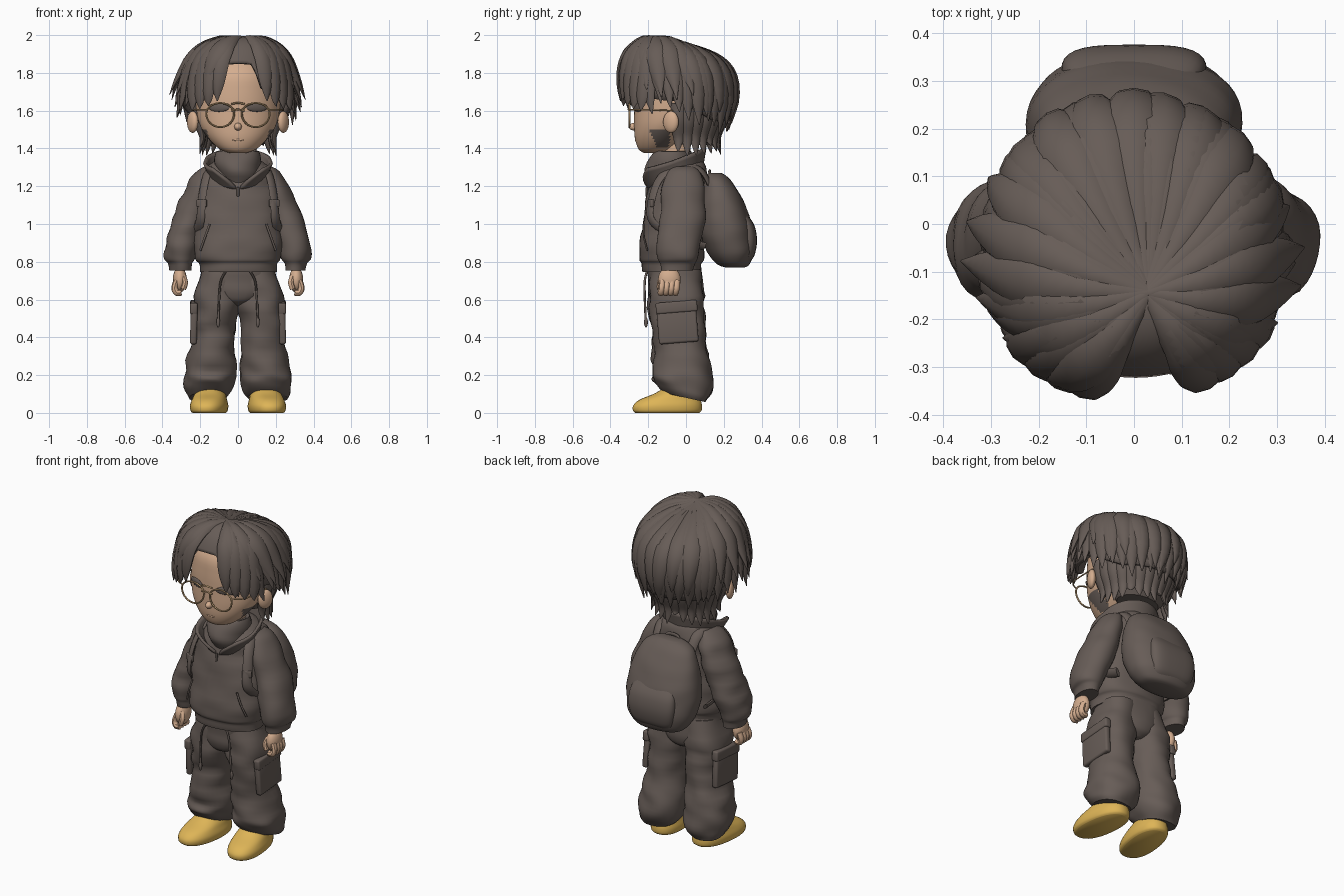
import bpy, bmesh, math, random
from math import sin, cos, pi, radians
from mathutils import Vector, Matrix, noise

random.seed(4)
if "Cube" in bpy.data.objects:
    bpy.data.objects.remove(bpy.data.objects["Cube"])


def material(name, rgb):
    m = bpy.data.materials.new(name)
    m.use_nodes = True
    m.diffuse_color = (*rgb, 1)
    m.node_tree.nodes["Principled BSDF"].inputs["Base Color"].default_value = (*rgb, 1)
    return m


TAUPE = material("dark_taupe", (0.135, 0.108, 0.095))
SKIN = material("skin", (0.66, 0.42, 0.275))
GOLD = material("golden_yellow", (0.73, 0.46, 0.095))
BRASS = material("brass", (0.5, 0.33, 0.17))


def finish(name, bm, mat, angle=45):
    bmesh.ops.recalc_face_normals(bm, faces=bm.faces[:])
    me = bpy.data.meshes.new(name)
    bm.to_mesh(me)
    bm.free()
    me.materials.append(mat)
    me.shade_smooth()
    me.set_sharp_from_angle(angle=radians(angle))
    ob = bpy.data.objects.new(name, me)
    bpy.context.scene.collection.objects.link(ob)
    return ob


def spline(pts, k=4):
    """Catmull-Rom through tuples of any length."""
    p = [pts[0]] + list(pts) + [pts[-1]]
    out = []
    for i in range(1, len(p) - 2):
        for j in range(k):
            t = j / k
            out.append([0.5 * (2 * b + (c - a) * t + (2 * a - 5 * b + 4 * c - d) * t * t
                               + (3 * b - a - 3 * c + d) * t ** 3)
                        for a, b, c, d in zip(p[i - 1], p[i], p[i + 1], p[i + 2])])
    return out + [list(pts[-1])]


def bridge(bm, rings):
    n = len(rings[0])
    for a, b in zip(rings, rings[1:]):
        for i in range(n):
            bm.faces.new((a[i], a[(i + 1) % n], b[(i + 1) % n], b[i]))
    bm.faces.new(rings[0])
    bm.faces.new(rings[-1])


def loft(name, rings, mat, power=2, fold=0, n=32):
    """Stack of horizontal rings (x, y, z, rx, ry), with optional cloth folds."""
    bm = bmesh.new()
    loops = []
    for x, y, z, rx, ry in spline(rings):
        loop = []
        for i in range(n):
            c, s = cos(2 * pi * i / n), sin(2 * pi * i / n)
            dx = math.copysign(abs(c) ** (2 / power), c)
            dy = math.copysign(abs(s) ** (2 / power), s)
            f = fold * noise.noise(Vector(((x + rx * dx) * 7, (y + ry * dy) * 7, z * 13 + x * 9)))
            loop.append(bm.verts.new((x + (rx + f) * dx, y + (ry + f) * dy, z)))
        loops.append(loop)
    bridge(bm, loops)
    return finish(name, bm, mat)


def sweep(bm, pts, width, thick, normal, n=8):
    """Flattened tube; width and thick are functions of t, normal a function of the point."""
    pts = [Vector(p) for p in pts]
    loops = []
    for i, p in enumerate(pts):
        t = i / (len(pts) - 1)
        tan = (pts[min(i + 1, len(pts) - 1)] - pts[max(i - 1, 0)]).normalized()
        side = tan.cross(normal(p)).normalized()
        up = side.cross(tan)
        loops.append([bm.verts.new(p + side * cos(2 * pi * j / n) * width(t)
                                   + up * sin(2 * pi * j / n) * thick(t)) for j in range(n)])
    bridge(bm, loops)


def tube(name, pts, w, th, mat, normal=lambda p: Vector((0.1, -1, 0.2))):
    bm = bmesh.new()
    sweep(bm, spline(pts, 6), lambda t: w, lambda t: th, normal)
    return finish(name, bm, mat)


def blob(name, loc, scale, mat, rot_z=0):
    bm = bmesh.new()
    bmesh.ops.create_uvsphere(bm, u_segments=20, v_segments=12, radius=1)
    bm.transform(Matrix.Translation(loc) @ Matrix.Rotation(rot_z, 4, 'Z') @ Matrix.Diagonal((*scale, 1)))
    return finish(name, bm, mat)


def box(name, loc, size, mat, rot=(0, 0, 0), bevel=0.015):
    bm = bmesh.new()
    bmesh.ops.create_cube(bm, size=1)
    bm.transform(Matrix.Diagonal((*size, 1)))
    bmesh.ops.bevel(bm, geom=bm.edges[:], offset=bevel, segments=3, affect='EDGES', profile=0.5)
    ob = finish(name, bm, mat)
    ob.location, ob.rotation_euler = loc, rot


def sheet(name, fn, nu, nv, thick, mat):
    bm = bmesh.new()
    g = [[bm.verts.new(fn(u / nu, v / nv)) for v in range(nv + 1)] for u in range(nu + 1)]
    for u in range(nu):
        for v in range(nv):
            bm.faces.new((g[u][v], g[u + 1][v], g[u + 1][v + 1], g[u][v + 1]))
    mod = finish(name, bm, mat).modifiers.new("thickness", 'SOLIDIFY')
    mod.thickness, mod.offset = thick, 0


# Head and face
head = loft("head", [(0, -.17, 1.375, .04, .05), (0, -.165, 1.395, .095, .085), (0, -.14, 1.45, .155, .13),
                     (0, -.11, 1.52, .2, .165), (0, -.08, 1.6, .22, .195), (0, -.06, 1.7, .225, .215),
                     (0, -.05, 1.8, .21, .21), (0, -.05, 1.9, .13, .13)], SKIN, 2, 0, 64)
head.data.materials.append(TAUPE)
for f in head.data.polygons:
    c = f.center
    if -.2 + .5 * (1.5 - c.z) < c.y < -.09 and 1.41 < c.z < 1.51:
        f.material_index = 1
loft("neck", [(0, -.05, 1.25, .08, .08), (0, -.05, 1.35, .075, .075), (0, -.06, 1.46, .08, .08)], SKIN)
blob("nose", (0, -.275, 1.515), (.02, .028, .02), SKIN)
blob("mouth", (0, -.265, 1.445), (.03, .006, .006), SKIN)
for s in (1, -1):
    blob("ear", (s * .24, -.08, 1.54), (.024, .045, .058), SKIN, s * -.5)
    blob("eye", (s * .1, -.254, 1.618), (.062, .009, .024), TAUPE, s * .42)

    # Glasses with flattened tops
    ring = [(s * .094 + .074 * cos(a), -.3, 1.585 + (.055 if sin(a) > 0 else .072) * sin(a))
            for a in [i * pi / 8 for i in range(17)]]
    tube("glasses_rim", ring, .005, .005, BRASS, lambda p: Vector((0, -1, 0)))
    tube("glasses_arm", [(s * .166, -.3, 1.605), (s * .225, -.25, 1.605), (s * .24, -.07, 1.6)],
         .004, .004, BRASS, lambda p: Vector((0, 0, 1)))
for z in (1.6, 1.635):
    tube("glasses_bridge", [(-.035, -.3, z), (0, -.304, z + .006), (.035, -.3, z)], .005, .005, BRASS)

# Hair: a domed cap with tapered locks radiating from the parting
ZC, RZ, PART = 1.66, .322, (.03, -.15)


def clamp(x):
    return max(0, min(1, x))


def dome(a, t, tip, scale=1):
    q = (tip - ZC) / RZ
    length = math.acos(q ** (1 / .8)) / (pi / 2) if q > 0 else 1 + (ZC - tip) / .45
    u = t * length
    back = clamp(sin(a))
    if u < 1:
        h = sin(u * pi / 2) ** .8
        z = ZC + RZ * max(0, cos(u * pi / 2)) ** .8 - .16 * back * h * (1 - h)
    else:
        h, z = 1 - .2 * (u - 1), ZC - .45 * (u - 1)
    return Vector((PART[0] * (1 - h) + h * .305 * scale * cos(a),
                   PART[1] * (1 - h) + h * ((.31 - .012 * back) * scale * sin(a) - .04), z))


def tip_height(a):
    s = sin(a)
    return 1.59 - .1 * clamp(s * 1.5) + .07 * clamp(-s) ** 2


def cap_point(u, v):
    a = 2 * pi * u
    return dome(a, v, tip_height(a) + .06 + .13 * clamp((-sin(a) - .9) / .06), .95)


sheet("hair_cap", cap_point, 72, 16, .02, TAUPE)


def outward(p):
    return (p - Vector((0, -.05, 1.64))).normalized()


def lock(bm, a, tip, scale, width, thick, swing=15, taper=4):
    front = clamp(-sin(a))
    drift = radians(swing) * clamp(front + .35) * (1 - front ** 8) * (1 if cos(a) > 0 else -1)
    pts = []
    for i in range(17):
        t = i / 16
        flick = .17 * abs(cos(a)) * clamp(.75 - sin(a)) * clamp((t - .65) / .35) ** 2
        bulge = .09 * front * sin(pi * t)
        pts.append(dome(a + drift * t * t, t, tip, scale + flick + bulge))
    sweep(bm, pts, lambda t: width * min(1, .3 + 1.5 * t) * max(.04, 1 - t ** taper),
          lambda t: thick * min(1, .45 + 3 * t) * max(.05, 1 - t ** (taper + 1)), outward)


bm = bmesh.new()
for step, rise, scale, width in ((11, 0, .99, .058), (17, .08, 1.02, .064)):
    for i in range(int(306 / step) + 1):
        a = radians(-60 + i * step)
        lock(bm, a, tip_height(a) + rise + random.uniform(-.04, .04), scale + random.uniform(-.03, .02),
             width, .027)
# Blunt curtain fringe on both sides of the parting
for i, tip in enumerate((1.65, 1.625, 1.61, 1.6)):
    lock(bm, radians(250 - 9 * i), tip, 1, .052, .026, 0, 9)
    lock(bm, radians(298 + 9 * i), tip, 1, .052, .026, 0, 9)
finish("hair_locks", bm, TAUPE)

# Nape hair
loft("nape_hair", [(0, .03, 1.42, .13, .09), (0, .04, 1.5, .185, .12), (0, .04, 1.66, .21, .15)], TAUPE)
bm = bmesh.new()
for i in range(15):
    a = radians(-6 + i * 192 / 14)
    low = random.uniform(1.36, 1.43)
    path = [(r * .3 * cos(a), r * .3 * sin(a) - .02, z)
            for r, z in ((.74, 1.64), (.72, 1.55), (.63, 1.46), (.68, low))]
    sweep(bm, spline(path, 5), lambda t: .042 * max(.05, 1 - t ** 3), lambda t: .024 * max(.06, 1 - t ** 3),
          lambda p: Vector((p.x, p.y, 0)).normalized())
finish("nape_locks", bm, TAUPE)

# Jacket body, inner cowl and open collar
loft("jacket", [(0, -.075, .745, .205, .15), (0, -.075, .79, .21, .158), (0, -.078, .815, .228, .17),
                (0, -.075, .9, .235, .168), (0, -.06, 1.05, .225, .16), (0, -.045, 1.18, .212, .152),
                (0, -.035, 1.26, .19, .145), (0, -.025, 1.32, .14, .12), (0, -.025, 1.35, .09, .09)],
     TAUPE, 2.3, .012, 48)
loft("cowl", [(0, -.09, 1.2, .07, .09), (0, -.095, 1.27, .11, .12), (0, -.085, 1.33, .12, .12),
              (0, -.07, 1.385, .11, .095), (0, -.07, 1.37, .085, .08)], TAUPE, 2, .014)


def collar_point(u, v):
    gap = 3 + 38 * v ** 1.3
    a = radians(270 + gap + (360 - 2 * gap) * u)
    back = sin(a)
    flare = clamp(-back)
    return (cos(a) * (.14 + .03 * v + .05 * v * flare), -.055 + back * (.135 + .02 * v + .065 * v * flare),
            1.235 + .05 * back + v * (.105 + .01 * back))


sheet("collar", collar_point, 48, 6, .016, TAUPE)
box("zip_pull", (0, -.208, 1.17), (.014, .012, .05), TAUPE, bevel=.004)

for s in (1, -1):
    # Sleeves and jacket pocket welts
    loft("sleeve", [(s * .145, -.01, 1.305, .03, .05), (s * .163, -.01, 1.275, .06, .09),
                    (s * .197, -.01, 1.19, .08, .113), (s * .242, -.015, 1.06, .092, .118),
                    (s * .278, -.03, .95, .094, .12), (s * .298, -.043, .87, .092, .115),
                    (s * .305, -.045, .815, .082, .104), (s * .303, -.045, .79, .062, .094),
                    (s * .303, -.045, .755, .058, .088)], TAUPE, 2, .016)
    tube("jacket_pocket_welt", [(s * .15, -.225, 1.0), (s * .175, -.222, .93), (s * .2, -.205, .86)],
         .006, .005, TAUPE)

    # Hands, loosely closed
    blob("palm", (s * .308, -.088, .705), (.037, .06, .068), SKIN)
    for i in range(4):
        y = -.125 + i * .026
        tube("finger", [(s * .325, y, .7), (s * .336, y - .004, .66), (s * .322, y - .008, .636),
                        (s * .3, y - .008, .638)], .017, .017, SKIN, lambda p: Vector((0, 1, 0)))
    tube("thumb", [(s * .29, -.12, .725), (s * .28, -.138, .69), (s * .29, -.14, .655)], .015, .015, SKIN)

    # Trouser legs, hems sloping down to the heel
    leg = loft("trouser_leg", [(s * .1, -.055, .76, .098, .132), (s * .113, -.052, .62, .122, .148),
                               (s * .123, -.045, .5, .118, .146), (s * .133, -.035, .38, .116, .144),
                               (s * .144, -.02, .25, .132, .152), (s * .15, -.018, .17, .137, .157),
                               (s * .153, -.015, .115, .122, .138), (s * .155, -.008, .08, .1, .11)],
               TAUPE, 2.2, .02)
    for v in leg.data.vertices:
        v.co.z -= .22 * v.co.y * clamp((.22 - v.co.z) / .1)

    # Cargo pockets and drawstrings
    box("cargo_pocket", (s * .234, -.045, .465), (.036, .21, .19), TAUPE, (.08, s * -.03, 0), .012)
    box("cargo_flap", (s * .234, -.05, .56), (.04, .22, .06), TAUPE, (.08, s * -.03, 0), .01)
    tube("drawstring", [(s * .06, -.205, .755), (s * .09, -.218, .7), (s * .1, -.218, .6),
                        (s * .105, -.212, .47)], .006, .006, TAUPE)
    blob("drawstring_end", (s * .105, -.212, .48), (.01, .01, .028), TAUPE)

    # Shoes, toes turned slightly out
    shoe = loft("shoe", [(0, -.1, 0, .085, .17), (0, -.1, .012, .095, .183), (0, -.098, .04, .098, .183),
                         (0, -.085, .07, .09, .163), (0, -.055, .1, .08, .118), (0, -.04, .13, .06, .08)],
                GOLD, 2.3)
    shoe.location = (s * .14, 0, 0)
    shoe.rotation_euler.z = s * .13

    # Backpack straps and seams
    tube("shoulder_strap", [(s * .12, .13, 1.2), (s * .13, .07, 1.29), (s * .145, -.05, 1.305),
                            (s * .17, -.135, 1.245), (s * .19, -.178, 1.14), (s * .2, -.182, 1.02),
                            (s * .225, -.06, .93), (s * .2, .1, .88)], .028, .011, TAUPE,
         lambda p: Vector((p.x * .6, p.y + .05, (p.z - 1.1) * .8)).normalized())
    box("strap_buckle", (s * .192, -.186, 1.11), (.055, .02, .04), TAUPE, (0, 0, s * .4), .006)
    tube("backpack_seam", [(s * .15, .3, .86), (s * .16, .31, .96), (s * .15, .29, 1.06),
                           (s * .12, .245, 1.16), (0, .23, 1.215)], .007, .007, TAUPE,
         lambda p: Vector((0, 1, .3)))

# Hips
loft("hips", [(0, -.06, .8, .19, .14), (0, -.056, .7, .2, .147), (0, -.052, .63, .17, .144),
              (0, -.05, .59, .11, .132), (0, -.045, .565, .04, .09)], TAUPE, 2.3, .008)

# Backpack with front pocket and carry handle
loft("backpack", [(0, .26, .77, .1, .05), (0, .252, .787, .16, .085), (0, .236, .85, .205, .122),
                  (0, .214, .95, .224, .142), (0, .198, 1.05, .218, .135), (0, .182, 1.15, .195, .108),
                  (0, .168, 1.22, .165, .08), (0, .16, 1.255, .12, .056), (0, .155, 1.27, .07, .035)],
     TAUPE, 2.3, .006, 48)
loft("backpack_pocket", [(0, .3, .795, .1, .03), (0, .308, .83, .135, .053), (0, .315, .91, .152, .061),
                         (0, .307, .99, .148, .056), (0, .285, 1.05, .125, .04)], TAUPE, 3.2)
tube("carry_handle", [(-.045, .13, 1.24), (-.03, .125, 1.275), (.03, .125, 1.275), (.045, .13, 1.24)],
     .012, .007, TAUPE)
